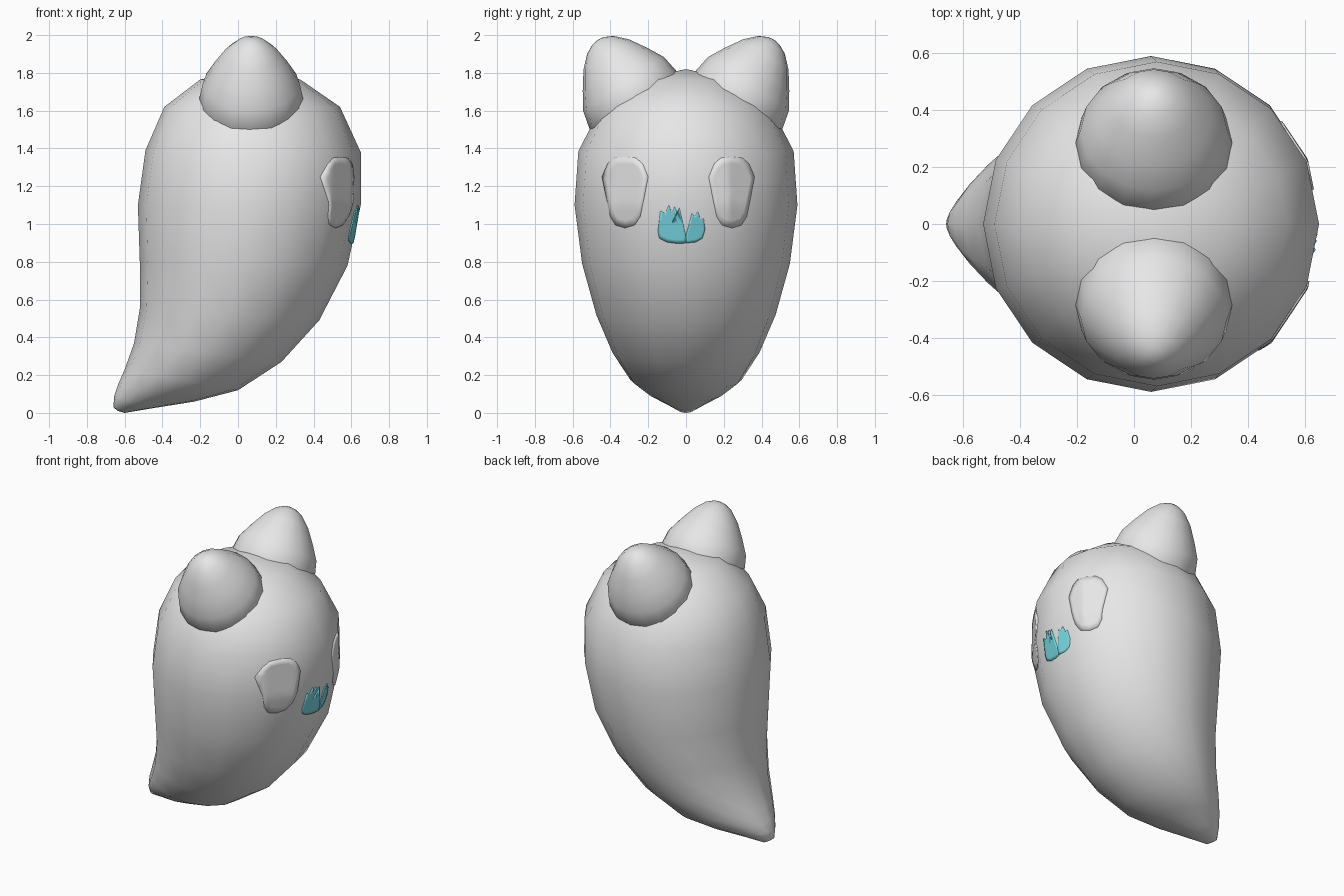
import bpy, bmesh, math
from mathutils import Vector
from mathutils.bvhtree import BVHTree

if "Cube" in bpy.data.objects:
    bpy.data.objects.remove(bpy.data.objects["Cube"])


def material(name, rgb):
    m = bpy.data.materials.new(name)
    m.diffuse_color = (*rgb, 1)
    m.use_nodes = True
    m.node_tree.nodes["Principled BSDF"].inputs["Base Color"].default_value = m.diffuse_color
    return m


GREY = material("pale grey", (0.8, 0.8, 0.8))
TEAL = material("teal", (0.2, 0.76, 0.85))


def finish(name, bm, mat):
    me = bpy.data.meshes.new(name)
    bm.to_mesh(me)
    ob = bpy.data.objects.new(name, me)
    bpy.context.collection.objects.link(ob)
    me.materials.append(mat)
    for p in me.polygons:
        p.use_smooth = True
    return ob


def loft(bm, rings, start=None, end=None):
    """Skin a list of point rings, closing the ends with optional poles."""
    loops = [[bm.verts.new(p) for p in r] for r in rings]
    n = len(loops[0])
    for a, b in zip(loops, loops[1:]):
        for i in range(n):
            j = (i + 1) % n
            bm.faces.new((a[i], a[j], b[j], b[i]))
    for pole, loop in ((start, loops[0]), (end, loops[-1])):
        if pole is not None:
            v = bm.verts.new(pole)
            for i in range(n):
                bm.faces.new((loop[i], loop[(i + 1) % n], v))
    bmesh.ops.recalc_face_normals(bm, faces=bm.faces)


def ellipse(c, u, v, n=16):
    return [c + u * math.cos(2 * math.pi * i / n) + v * math.sin(2 * math.pi * i / n)
            for i in range(n)]


# Body: tilted rings sweeping into the tail (right x, z, left x, z, half width)
SECTIONS = [
    (0.33, 1.765, -0.20, 1.765, 0.26), (0.54, 1.62, -0.39, 1.62, 0.45),
    (0.65, 1.38, -0.49, 1.39, 0.57), (0.65, 1.10, -0.53, 1.10, 0.59),
    (0.58, 0.78, -0.52, 0.80, 0.55), (0.43, 0.49, -0.52, 0.55, 0.475),
    (0.23, 0.27, -0.55, 0.37, 0.39), (0.00, 0.12, -0.60, 0.23, 0.295),
    (-0.23, 0.06, -0.635, 0.15, 0.20), (-0.45, 0.025, -0.655, 0.09, 0.11),
    (-0.60, 0.0, -0.66, 0.03, 0.04)]
rings = []
for rx, rz, lx, lz, hw in SECTIONS:
    r, l = Vector((rx, 0, rz)), Vector((lx, 0, lz))
    rings.append(ellipse((r + l) / 2, (r - l) / 2, Vector((0, hw, 0))))
bm = bmesh.new()
loft(bm, rings, Vector((0.065, 0, 1.82)), Vector((-0.635, 0, 0.01)))
tree = BVHTree.FromBMesh(bm)
finish("body", bm, GREY)

# Ears: rounded domes leaning outward (height along axis, radius)
DOME = [(-0.12, 0.24), (0.0, 0.277), (0.1, 0.257), (0.19, 0.205), (0.28, 0.145),
        (0.34, 0.085), (0.365, 0.035)]
for side, label in ((1, "left_ear"), (-1, "right_ear")):
    axis = Vector((0, 0.56 * side, 0.83)).normalized()
    out = Vector((0, 0.83 * side, -0.56)).normalized()
    base = Vector((0.07, 0.28 * side, 1.655))
    bm = bmesh.new()
    loft(bm, [ellipse(base + axis * h - out * 0.06 * max(h, 0), Vector((r, 0, 0)), out * r)
              for h, r in DOME], None, base + axis * 0.37 - out * 0.022)
    finish(label, bm, GREY)


# Face plates: outlines in (y, z) laid onto the body, just proud of it
def plate(name, outline, mat, lift=0.006):
    cy = sum(p[0] for p in outline) / len(outline)
    cz = sum(p[1] for p in outline) / len(outline)

    def on_body(y, z, d):
        hit = tree.ray_cast(Vector((2, y, z)), Vector((-1, 0, 0)))
        return hit[0] + hit[1] * d * (1 if hit[1].x > 0 else -1)

    dense = []
    for (y0, z0), (y1, z1) in zip(outline, outline[1:] + outline[:1]):
        dense += [(y0, z0), ((y0 + y1) / 2, (z0 + z1) / 2)]
    levels = [(1, -0.003)] + [(s, lift) for s in (1, 0.8, 0.6, 0.4, 0.2)]
    bm = bmesh.new()
    loft(bm, [[on_body(cy + (y - cy) * s, cz + (z - cz) * s, d) for y, z in dense]
              for s, d in levels], None, on_body(cy, cz, lift))
    if sum(f.normal.x for f in bm.faces) < 0:
        bmesh.ops.reverse_faces(bm, faces=bm.faces)
    finish(name, bm, mat)


# Eyes: wide at the top, narrow and round below
HALF = [(0.055, 1.35), (0.09, 1.32), (0.12, 1.25), (0.095, 1.12),
        (0.078, 1.04), (0.05, 0.995)]
eye = [(0, 1.355)] + HALF + [(0, 0.98)] + [(-y, z) for y, z in reversed(HALF)]
plate("right_eye", [(y - 0.32, z) for y, z in eye], GREY)
plate("left_eye", [(y + 0.24, z) for y, z in eye], GREY)

# Mouth: two lobes with ragged tops and a notch between them
plate("mouth_right", [
    (-0.148, 0.96), (-0.14, 0.925), (-0.10, 0.905), (-0.04, 0.897), (0, 0.90), (0, 0.935),
    (-0.035, 1.085), (-0.047, 1.06), (-0.06, 1.09), (-0.075, 1.055), (-0.09, 1.10),
    (-0.11, 1.055), (-0.135, 1.07)], TEAL)
plate("mouth_left", [
    (0, 0.90), (0.05, 0.905), (0.085, 0.925), (0.10, 0.97), (0.092, 1.03), (0.077, 1.02),
    (0.063, 1.065), (0.047, 1.04), (0.03, 1.055), (0, 0.935)], TEAL)
